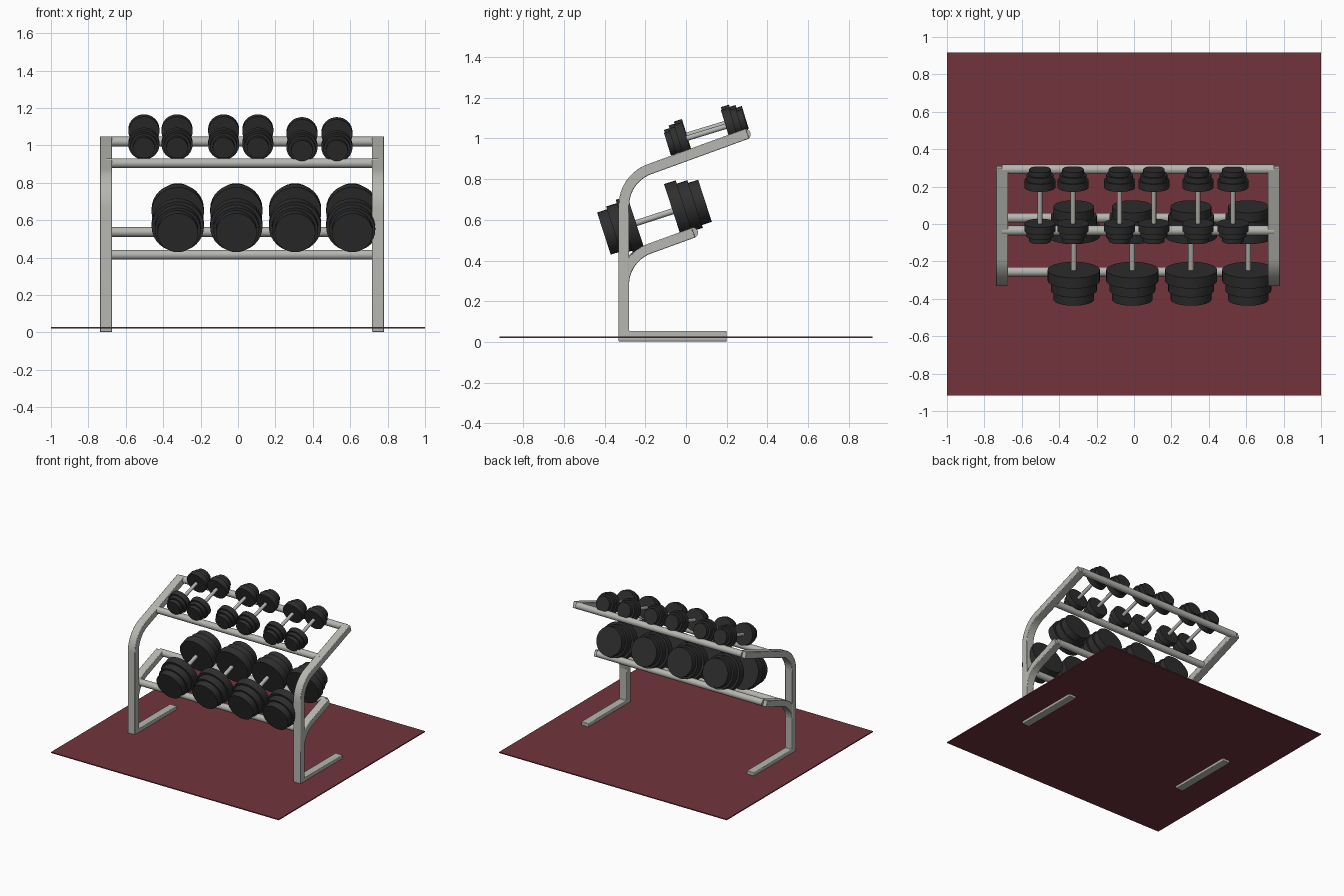
import bpy, bmesh, math
from mathutils import Vector, Matrix

if "Cube" in bpy.data.objects:
    bpy.data.objects.remove(bpy.data.objects["Cube"])


def material(name, rgb):
    m = bpy.data.materials.new(name)
    m.diffuse_color = (*rgb, 1)
    m.use_nodes = True
    m.node_tree.nodes["Principled BSDF"].inputs["Base Color"].default_value = m.diffuse_color
    return m


STEEL = material("light grey steel", (0.47, 0.47, 0.44))
RUBBER = material("black rubber", (0.028, 0.028, 0.028))
MAT = material("dark red mat", (0.165, 0.034, 0.044))


def add_object(name, bm, mats):
    bmesh.ops.recalc_face_normals(bm, faces=bm.faces)
    me = bpy.data.meshes.new(name)
    bm.to_mesh(me)
    bm.free()
    for m in mats:
        me.materials.append(m)
    ob = bpy.data.objects.new(name, me)
    bpy.context.collection.objects.link(ob)
    bpy.context.view_layer.objects.active = ob
    for o in bpy.context.selected_objects:
        o.select_set(False)
    ob.select_set(True)
    bpy.ops.object.shade_smooth_by_angle(angle=math.radians(35))
    return ob


def cylinder(bm, a, b, r, segs=32, mat=0):
    """Capped cylinder from point a to point b."""
    a, b = Vector(a), Vector(b)
    rot = (b - a).to_track_quat('Z', 'Y').to_matrix().to_4x4()
    geo = bmesh.ops.create_cone(bm, cap_ends=True, segments=segs, radius1=r, radius2=r,
                                depth=(b - a).length,
                                matrix=Matrix.Translation((a + b) / 2) @ rot)
    for f in {f for v in geo["verts"] for f in v.link_faces}:
        f.material_index = mat


SLOPE = math.radians(20)
POST_Y = -0.305


def arm_path(end_y, end_z, radius=0.19, steps=12):
    """Bend from the vertical post into a sloping arm, as (y, z) points."""
    corner_z = end_z - (end_y - POST_Y) * math.tan(SLOPE)
    turn = math.pi / 2 - SLOPE
    start_z = corner_z - radius * math.tan(turn / 2)
    pts = []
    for i in range(steps + 1):
        t = turn * i / steps
        pts.append((POST_Y + radius * (1 - math.cos(t)), start_z + radius * math.sin(t)))
    return pts + [(end_y, end_z)]


def sweep_tube(name, path, x, width, thick=0.05):
    """Rectangular tube swept along a (y, z) path with mitred corners."""
    bm = bmesh.new()
    pts = [Vector(p) for p in path]
    rings = []
    for i, p in enumerate(pts):
        d0 = (p - pts[i - 1]).normalized() if i else (pts[1] - p).normalized()
        d1 = (pts[i + 1] - p).normalized() if i < len(pts) - 1 else d0
        t = (d0 + d1).normalized()
        n = Vector((-t.y, t.x)) * (thick / 2 / t.dot(d0))
        rings.append([bm.verts.new((x + sx * width / 2, p.x + sn * n.x, p.y + sn * n.y))
                      for sx, sn in ((-1, -1), (1, -1), (1, 1), (-1, 1))])
    for a, b in zip(rings, rings[1:]):
        for k in range(4):
            bm.faces.new((a[k], a[(k + 1) % 4], b[(k + 1) % 4], b[k]))
    bm.faces.new(rings[0])
    bm.faces.new(rings[-1])
    ob = add_object(name, bm, [STEEL])
    bev = ob.modifiers.new("soft edges", 'BEVEL')
    bev.width, bev.segments, bev.limit_method = 0.004, 2, 'ANGLE'
    bev.angle_limit = math.radians(40)


# Floor mat
bm = bmesh.new()
bmesh.ops.create_cube(bm, size=1, matrix=Matrix.Translation((0, 0, 0.0235))
                      @ Matrix.Diagonal((2, 1.835, 0.008, 1)))
add_object("floor_mat", bm, [MAT])

# Side frames: foot, post and upper arm in one tube, plus a lower arm
LEFT_X, RIGHT_X = -0.706, 0.749
for side, x in (("left", LEFT_X), ("right", RIGHT_X)):
    sweep_tube(side + "_frame", [(0.2, 0.0275), (POST_Y, 0.0275)] + arm_path(0.302, 1.024),
               x, 0.064, 0.052)
    sweep_tube(side + "_lower_arm", arm_path(0.037, 0.537), x, 0.062)

# Cross rails that carry the dumbbells
for name, y, z in (("upper_back_rail", 0.292, 1.02), ("upper_front_rail", -0.035, 0.905),
                   ("lower_back_rail", 0.033, 0.537), ("lower_front_rail", -0.255, 0.415)):
    bm = bmesh.new()
    cylinder(bm, (LEFT_X, y, z), (RIGHT_X, y, z), 0.026, 24)
    add_object(name, bm, [STEEL])


def dumbbell(name, loc, tilt, inner, discs, grip):
    """Handle along y with stepped discs, largest inside, at both ends."""
    bm = bmesh.new()
    cylinder(bm, (0, -inner - 0.01, 0), (0, inner + 0.01, 0), grip, 16, 1)
    for s in (-1, 1):
        y = inner
        for r, t in discs:
            cylinder(bm, (0, s * y, 0), (0, s * (y + t), 0), r)
            y += t
    ob = add_object(name, bm, [RUBBER, STEEL])
    ob.location = loc
    ob.rotation_euler.x = math.radians(tilt)


# Small dumbbells on the top shelf (the last pair sits slightly lower)
for i, x in enumerate((-0.503, -0.326, -0.077, 0.106, 0.342, 0.529)):
    dumbbell(f"small_dumbbell_{i + 1}", (x, 0.1, 1.045 if i < 4 else 1.03), 17, 0.1,
             ((0.083, 0.042), (0.072, 0.03), (0.058, 0.028)), 0.013)

# Large dumbbells on the bottom shelf
for i, x in enumerate((-0.322, -0.009, 0.305, 0.611)):
    dumbbell(f"large_dumbbell_{i + 1}", (x, -0.155, 0.613), 18, 0.095,
             ((0.14, 0.06), (0.123, 0.055), (0.109, 0.051)), 0.015)
